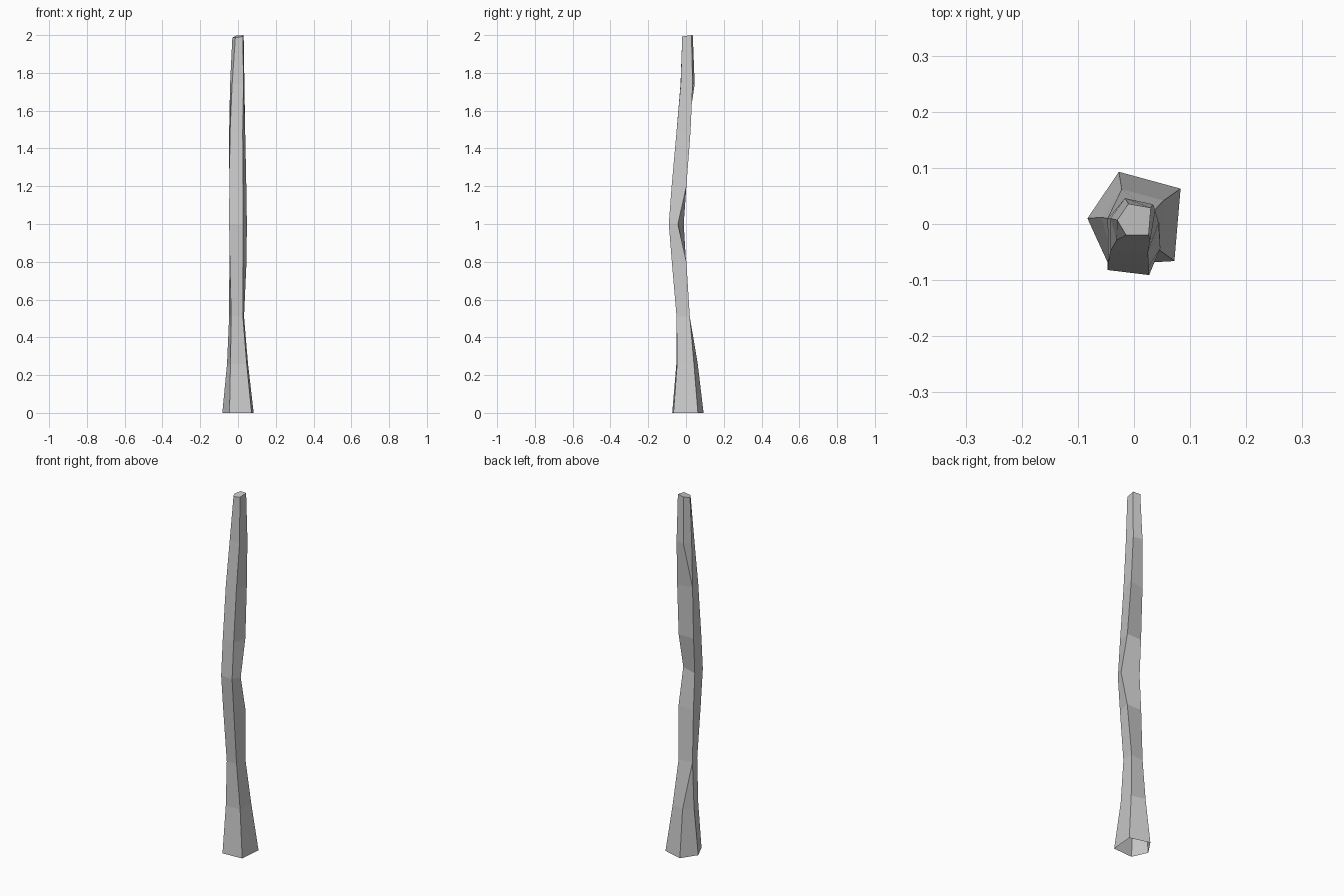
import bpy
import bmesh

# Remove the default cube only
default_cube = bpy.data.objects.get("Cube")
if default_cube:
    bpy.data.objects.remove(default_cube, do_unlink=True)

# Single pale grey material
grey = bpy.data.materials.new("pale grey")
grey.use_nodes = True
colour = (0.6, 0.6, 0.6, 1)
grey.diffuse_color = colour
grey.node_tree.nodes["Principled BSDF"].inputs["Base Color"].default_value = colour

# Cross-sections in thousandths: height, then the corners in the order
# left, back, right back, right front, left front.
# The left and back corners merge along the bent middle of the pole.
sections = [
    (0, [(-83, 10), (-27, 93), (83, 63), (72, -66), (-45, -73)]),
    (260, [(-58, 12), (-22, 62), (53, 42), (46, -47), (-40, -51)]),
    (510, [(-47, 10), (-47, 10), (32, 20), (26, -50), (-36, -48)]),
    (800, [(-46, 0), (-46, 0), (45, 2), (27, -75), (-43, -69)]),
    (1000, [(-46, -12), (-46, -12), (47, -43), (27, -91), (-47, -82)]),
    (1200, [(-46, -1), (-46, -1), (44, 2), (26, -76), (-46, -69)]),
    (1490, [(-47, 9), (-47, 9), (38, 24), (25, -50), (-42, -48)]),
    (1740, [(-42, 10), (-16, 46), (34, 35), (29, -28), (-31, -29)]),
]
top_corners = [(-30, 7, 1987), (-10, 36, 1997), (30, 29, 2000),
               (26, -20, 1993), (-14, -20, 1987)]


def add_ring(bm, points):
    """Add one ring of corners, given in thousandths."""
    return [bm.verts.new([c / 1000 for c in p]) for p in points]


# Bent, tapering pole: join neighbouring sections, cap the slanted tip, leave the foot open
bm = bmesh.new()
rings = [add_ring(bm, [(x, y, height) for x, y in corners])
         for height, corners in sections]
rings.append(add_ring(bm, top_corners))
for lower, upper in zip(rings, rings[1:]):
    for i in range(len(lower)):
        j = (i + 1) % len(lower)
        bm.faces.new((lower[i], lower[j], upper[j], upper[i]))
bm.faces.new(rings[-1])

# Weld the merged corners and turn the faces outward
bmesh.ops.remove_doubles(bm, verts=bm.verts[:], dist=0.0001)
bmesh.ops.recalc_face_normals(bm, faces=bm.faces[:])

mesh = bpy.data.meshes.new("pole")
bm.to_mesh(mesh)
bm.free()
mesh.materials.append(grey)
pole = bpy.data.objects.new("pole", mesh)
bpy.context.collection.objects.link(pole)
